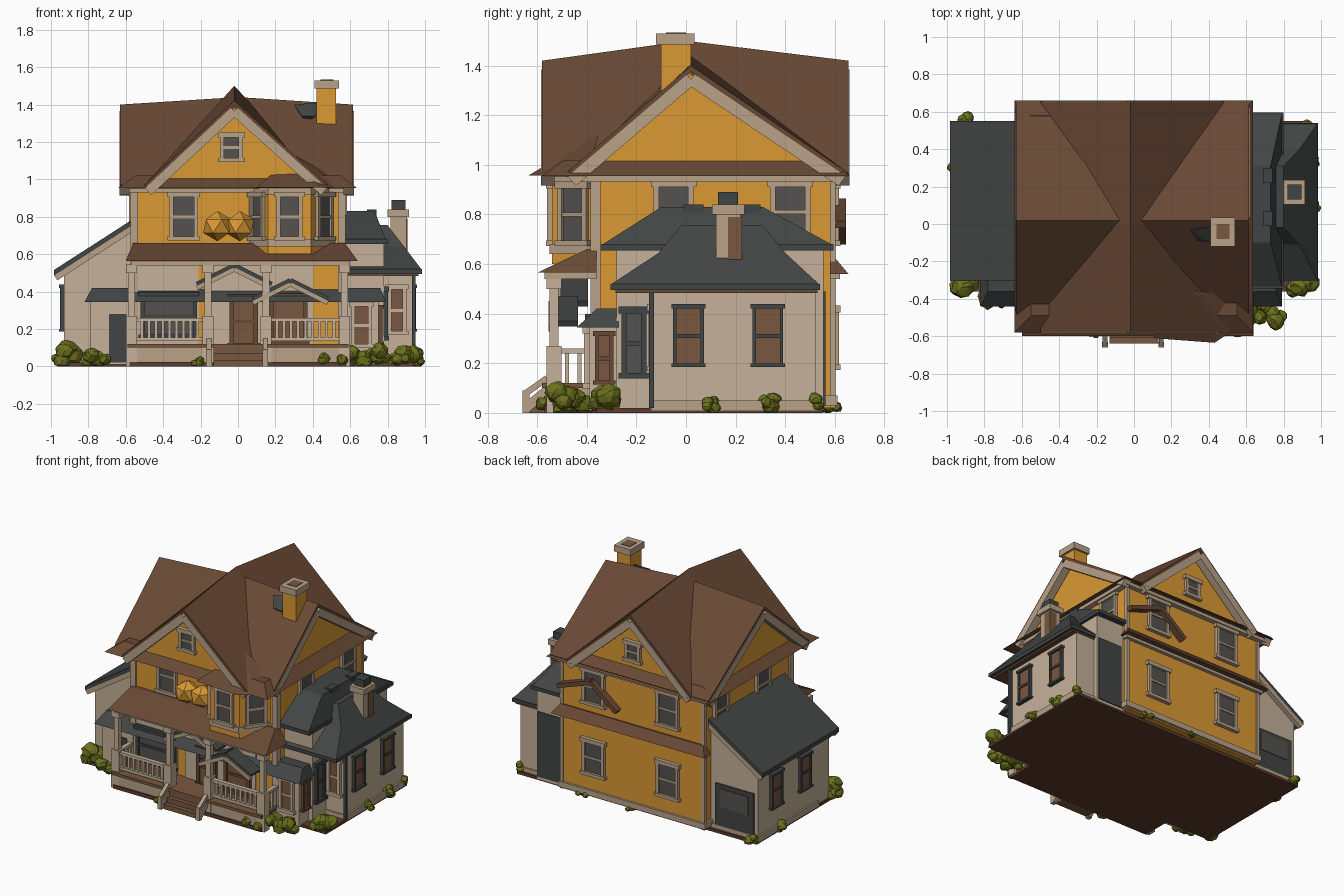
import bpy, bmesh, math, random
from mathutils import Vector, Matrix

random.seed(4)
cube = bpy.data.objects.get("Cube")
if cube:
    bpy.data.objects.remove(cube)


def material(name, *rgb):
    m = bpy.data.materials.new(name)
    m.use_nodes = True
    m.diffuse_color = (*rgb, 1)
    bsdf = next(n for n in m.node_tree.nodes if n.type == 'BSDF_PRINCIPLED')
    bsdf.inputs['Base Color'].default_value = (*rgb, 1)
    bsdf.inputs['Roughness'].default_value = 0.9
    return m


YELLOW = material("ochre_siding", 0.71, 0.32, 0.035)
BROWN = material("brown_shingle", 0.14, 0.066, 0.035)
BEIGE = material("beige_plaster", 0.56, 0.44, 0.32)
TRIM = material("tan_trim", 0.48, 0.36, 0.25)
SLATE = material("slate", 0.053, 0.06, 0.058)
GLASS = material("window_glass", 0.09, 0.085, 0.08)
WOOD = material("door_wood", 0.19, 0.095, 0.05)
GREEN = material("leaf_green", 0.15, 0.165, 0.012)
EARTH = material("dark_earth", 0.11, 0.045, 0.026)


class Part:
    """Collects simple solids into one named object."""

    def __init__(self, name, *mats, frame=None):
        self.name, self.mats, self.bm = name, mats, bmesh.new()
        self.frame = frame or Matrix()

    def hull(self, pts, mat=0):
        vs = [self.bm.verts.new(self.frame @ Vector(p)) for p in pts]
        out = bmesh.ops.convex_hull(self.bm, input=vs)
        for f in out['geom']:
            if isinstance(f, bmesh.types.BMFace):
                f.material_index = mat
        return self

    def box(self, x0, x1, y0, y1, z0, z1, mat=0):
        return self.hull([(x, y, z) for x in (x0, x1) for y in (y0, y1) for z in (z0, z1)], mat)

    def beam(self, p, q, w, h, mat=0):
        p, q = Vector(p), Vector(q)
        d = (q - p).normalized()
        side = d.cross(Vector((0, 0, 1)))
        side = side.normalized() if side.length > 0.01 else Vector((1, 0, 0))
        up = side.cross(d)
        return self.hull([e + side * a * w / 2 + up * b * h / 2
                          for e in (p, q) for a in (-1, 1) for b in (-1, 1)], mat)

    def taper(self, low, high):
        """Frustum between two rectangles given as x0, x1, y0, y1, z."""
        return self.hull([(x, y, r[4]) for r in (low, high) for x in r[:2] for y in r[2:4]])

    def ball(self, c, r, squash=1.0, detail=1, jitter=0.0):
        m = Matrix.Translation(c) @ Matrix.Diagonal((r, r, r * squash, 1))
        for v in bmesh.ops.create_icosphere(self.bm, subdivisions=detail, radius=1, matrix=m)['verts']:
            v.co += Vector([random.uniform(-jitter, jitter) * r for _ in range(3)])
            v.co.z = max(v.co.z, 0)
        return self

    def done(self):
        me = bpy.data.meshes.new(self.name)
        bmesh.ops.recalc_face_normals(self.bm, faces=self.bm.faces)
        self.bm.to_mesh(me)
        self.bm.free()
        for m in self.mats:
            me.materials.append(m)
        ob = bpy.data.objects.new(self.name, me)
        bpy.context.collection.objects.link(ob)
        return ob


def box(name, mat, *dims):
    return Part(name, mat).box(*dims).done()


def window(name, x, y, z, w, h, turn=0, pane=GLASS, frame=TRIM, t=0.022):
    """Framed sash, facing -y before turning by degrees about z."""
    fr = Matrix.Translation((x, y, z)) @ Matrix.Rotation(math.radians(turn), 4, 'Z')
    p = Part(name, frame, pane, frame=fr)
    a, b = w / 2, h / 2
    p.box(-a, a, -0.008, 0.01, -b, b, 1)
    for s in (-1, 1):
        p.box(s * a - t / 2, s * a + t / 2, -0.02, 0.01, -b, b)
    p.box(-a, a, -0.016, 0, -0.008, 0.008)
    p.box(-a - t, a + t, -0.025, 0.01, -b - t, -b)
    p.box(-a - t, a + t, -0.025, 0.01, b, b + t * 1.3)
    p.done()


def gable_roof(name, swap, ridge, e0, e1, s0, s1, inset, tip, top):
    """Bowed ridge roof shell, ochre gable infill and rake boards."""
    def P(s, e, z):
        return (s, e, z) if swap else (e, s, z)
    low = 0.97
    bm = bmesh.new()
    rows = [[bm.verts.new(P(s, e, z)) for e, z in ((e0, low), (ridge, h), (e1, low))]
            for s, h in ((s0, tip), (0, top), (s1, tip))]
    for a, b in zip(rows, rows[1:]):
        for i in range(2):
            f = bm.faces.new((a[i], a[i + 1], b[i + 1], b[i]))
            f.normal_update()
            if f.normal.z < 0:
                f.normal_flip()
    me = bpy.data.meshes.new(name)
    bm.to_mesh(me)
    bm.free()
    me.materials.append(BROWN)
    ob = bpy.data.objects.new(name, me)
    bpy.context.collection.objects.link(ob)
    sol = ob.modifiers.new("thickness", 'SOLIDIFY')
    sol.thickness, sol.offset = 0.025, -1
    Part(name + "_infill", YELLOW).hull(
        [P(s, e, z) for s in (s0 + inset, s1 - inset)
         for e, z in ((e0 + .04, .97), (e1 - .04, .97), (ridge, tip - .035))]).done()
    # Rake boards tucked below the shingles
    rakes = Part(name + "_rakes", TRIM)
    for s in (s0 + .023, s1 - .023):
        for e in (e0, e1):
            d = .02 if e < ridge else -.02
            rakes.beam(P(s, e + d, low - .035), P(s, ridge, tip - .055), 0.055, 0.05)
    rakes.done()


# Ground and main body
box("ground_slab", EARTH, -.94, .94, -.36, .55, 0, .02)
box("house_walls", YELLOW, -.56, .56, -.37, .595, .02, .98)
trim = Part("corner_boards", TRIM)
for x in (-.555, .555):
    trim.box(x - .02, x + .02, -.385, -.345, .02, .95)
    trim.box(x - .012, x + .012, .58, .602, .02, .95)
trim.box(-.6, .6, -.42, .63, .93, .957).box(-.575, .575, -.38, .61, .03, .07).done()

# Front bay under the swept roof corner
bay = [(.06, -.36), (.16, -.54), (.39, -.54), (.52, -.36)]
Part("bay_walls", YELLOW).hull([(x, y, z) for x, y in bay for z in (.6, .95)]).done()
Part("bay_bands", TRIM).hull([(x, y * 1.03, z) for x, y in bay for z in (.92, .96)]).hull(
    [(x, y * 1.02, z) for x, y in bay for z in (.64, .68)]).done()
for i, (a, b) in enumerate(zip(bay, bay[1:])):
    window(f"bay_window_{i}", (a[0] + b[0]) / 2, (a[1] + b[1]) / 2, .8, .12, .21,
           math.degrees(math.atan2(b[1] - a[1], b[0] - a[0])))

# Main roofs
gable_roof("side_gable_roof", True, .02, -.48, .65, -.63, .615, .06, 1.40, 1.44)
gable_roof("front_gable_roof", False, -.02, -.5, .48, -.58, .655, .07, 1.42, 1.50)
Part("eaves_skirt", BROWN).taper((-.64, .635, -.58, .66, .955), (-.55, .55, -.49, .58, 1.02)).done()
Part("bay_roof", BROWN).hull([(.1, -.61, .957), (.43, -.635, .957), (.53, -.57, .957), (.63, -.4, .957),
                              (.3, -.35, 1.13)]).done()
Part("main_chimney", YELLOW, TRIM, WOOD).box(.42, .525, -.1, .02, 1.15, 1.49).box(
    .41, .54, -.12, .035, 1.485, 1.53, 1).box(.44, .51, -.08, 0, 1.528, 1.533, 2).done()
Part("chimney_flashing", SLATE).hull([(.3, -.03, 1.4), (.42, -.01, 1.41), (.42, -.1, 1.34), (.34, -.09, 1.34),
                                      (.36, -.05, 1.3)]).done()

# Porch roof and rear belt roof
Part("porch_roof", BROWN).taper((-.6, .64, -.6, -.36, .565), (-.56, .57, -.4, -.36, .66)).done()
box("porch_fascia", TRIM, -.57, .6, -.57, -.36, .54, .567)
Part("rear_belt_roof", BROWN).taper((-.6, .6, .58, .655, .56), (-.56, .56, .58, .605, .62)).done()
box("rear_belt_trim", TRIM, -.58, .58, .58, .62, .54, .56)

# Porch deck, columns, rails and steps
Part("porch_deck", TRIM, WOOD, EARTH).box(-.57, .57, -.56, -.36, .025, .1).box(
    -.59, .59, -.58, -.36, .1, .12, 1).box(-.58, .58, -.57, -.35, 0, .025, 2).done()
posts = Part("porch_columns", BEIGE)
for x in (-.57, -.16, .15, .57):
    posts.box(x - .018, x + .018, -.55, -.514, .1, .54)
    for z0, z1 in ((0, .27), (.5, .545)):
        posts.box(x - .03, x + .03, -.562, -.502, z0, z1)
posts.done()
rails = Part("porch_railings", BEIGE)
for x0, x1 in ((-.55, -.18), (.17, .55)):
    for z in (.145, .25):
        rails.beam((x0, -.535, z), (x1, -.535, z), .03, .02)
    for i in range(1, 10):
        x = x0 + (x1 - x0) * i / 10
        rails.box(x - .008, x + .008, -.543, -.527, .14, .25)
for x in (-.57, .57):
    rails.beam((x, -.53, .25), (x, -.37, .25), .03, .02)
    for y in (-.48, -.43, -.39):
        rails.box(x - .008, x + .008, y - .008, y + .008, .12, .25)
rails.done()
steps = Part("front_steps", TRIM, WOOD)
for i in range(3):
    steps.box(-.13, .13, -.64 + i * .03, -.55, 0, .035 * (i + 1), 1)
for x in (-.155, .145):
    steps.beam((x, -.645, .08), (x, -.56, .14), .025, .025).box(x - .015, x + .015, -.66, -.63, 0, .09)
    steps.beam((x, -.645, .02), (x, -.56, .09), .025, .04)
steps.done()

# Porch wall details, slate awning and small entry gables
Part("porch_wall_panels", BEIGE).box(-.54, -.21, -.378, -.36, .1, .54).box(-.15, .4, -.378, -.36, .1, .54).done()
window("front_door", .03, -.382, .24, .13, .23, pane=WOOD, frame=BROWN)
window("porch_window_left", -.37, -.382, .27, .28, .2, frame=SLATE)
window("porch_window_right", .27, -.382, .25, .18, .22, pane=WOOD, frame=BROWN)
Part("slate_awning", SLATE).taper((-.82, .79, -.44, -.27, .345), (-.78, .76, -.36, -.27, .42)).done()
for n, cx, half, z, y in (("right", .28, .2, .46, -.49), ("left", -.02, .2, .54, -.45)):
    g = Part(f"entry_gable_{n}", SLATE, TRIM)
    for s in (-1, 1):
        g.beam((cx + s * half, y, z - .1), (cx, y, z), .11, .025)
        g.beam((cx + s * half, y - .05, z - .12), (cx, y - .05, z - .02), .03, .025, 1)
    g.done()
orb = Part("faceted_ornament", YELLOW)
for x in (-.11, .01):
    orb.ball((x, -.41, .75), .085, .95)
orb.done()

# Windows of the main body
window("front_upper_window", -.29, -.372, .8, .13, .21)
window("front_gable_window", -.035, -.512, 1.17, .1, .11)
window("rear_gable_window", 0, .587, 1.13, .1, .1, 180)
for x in (-.28, .3):
    for z in (.3, .8):
        window("rear_window", x, .597, z, .15, .21, 180)
for side, turn in ((1, 90), (-1, -90)):
    for y in (-.05, .42):
        window("side_upper_window", side * .562, y, .81, .14, .2, turn)
awn = Part("rear_window_awning", BROWN)
for x, z in ((.56, .76), (.1, .69)):
    awn.beam((x, .62, z), (.3, .62, .85), .05, .03)
awn.done()

# Left wing with a lean-to roof
slope = [(-.93, .5), (-.55, .75)]
Part("left_wing_walls", BEIGE).hull([(x, y, z) for x, t in slope for y in (-.27, .52) for z in (.01, t)]).done()
Part("left_wing_roof", SLATE).hull([(x, y, z + d) for x, z in ((-.985, .485), (-.55, .765))
                                    for y in (-.305, .55) for d in (0, .03)]).done()
rake = Part("left_wing_rakes", TRIM)
for y in (-.29, .535):
    rake.beam((-.975, y, .475), (-.55, y, .75), .03, .035)
rake.done()
box("left_front_room", BEIGE, -.79, -.55, -.39, -.26, .01, .36)
box("left_front_door", SLATE, -.69, -.595, -.397, -.38, .02, .28)
Part("left_rear_door", SLATE, GLASS).box(-.9, -.6, .51, .53, .02, .34).box(-.86, -.64, .525, .535, .18, .31, 1).done()

# Right wing with stacked hip roofs
box("right_wing_walls", BEIGE, .55, .93, -.13, .525, .01, .51)
Part("right_inner_walls", BEIGE, SLATE).box(.55, .78, -.28, .555, .01, .67).box(.58, .77, .55, .562, .03, .49, 1).done()
low = Part("right_wing_roof", SLATE)
low.taper((.55, .985, -.305, .54, .495), (.55, .985, -.305, .54, .52))
low.taper((.55, .98, -.3, .535, .52), (.55, .885, -.11, .4, .645))
low.taper((.55, .885, -.11, .4, .645), (.55, .8, -.02, .31, .755)).done()
box("right_wing_soffit", BROWN, .55, .965, -.285, .53, .483, .496)
high = Part("right_upper_roof", SLATE)
high.taper((.55, .8, -.345, .595, .655), (.55, .8, -.345, .595, .68))
high.taper((.55, .79, -.335, .585, .68), (.55, .73, -.1, .31, .83))
for y in (.03, .26):
    high.box(.69, .74, y - .04, y + .04, .79, .84)
high.done()
Part("wing_chimney", TRIM, SLATE, WOOD).box(.815, .9, .12, .22, .6, .83).box(
    .8, .915, .105, .235, .8, .84, 0).box(.82, .895, .13, .21, .84, .89, 1).box(
    .85, .905, .17, .225, .6, .79, 2).done()
box("right_front_room", BEIGE, .55, .75, -.39, -.27, .01, .36)
window("right_front_window", .85, -.132, .3, .08, .22, pane=WOOD, frame=BEIGE)
window("right_room_window", .66, -.392, .22, .09, .2, pane=WOOD, frame=BEIGE)
window("right_inner_window", .782, -.21, .28, .08, .24, 90, GLASS, SLATE)
window("right_room_side_window", .752, -.33, .22, .06, .18, 90, WOOD, BROWN, .015)
for side, turn in ((1, 90), (-1, -90)):
    for y in (.01, .33):
        window("wing_window", side * .932, y, .31, .11, .22, turn, WOOD, SLATE, .014)
    box("wing_footing", TRIM, *sorted((side * .55, side * .942)), -.14, .535, .01, .05)
Part("downpipe", SLATE).beam((.94, -.14, .02), (.94, -.14, .5), .02, .02).done()

# Shrubs: centre x, y, spread, size, count
for x, y, spread, size, count in ((-.92, -.32, .035, .06, 8), (-.76, -.4, .05, .045, 6),
                                  (.7, -.46, .1, .05, 13), (.5, -.57, .06, .032, 6),
                                  (.9, -.34, .05, .055, 8), (.95, .1, .03, .035, 5),
                                  (.95, .33, .04, .035, 6), (.92, .53, .02, .03, 3),
                                  (-.94, .3, .03, .035, 4), (-.9, .55, .03, .035, 4),
                                  (0, .6, .04, .025, 4), (.4, .6, .04, .025, 4), (-.22, -.58, .04, .025, 4)):
    bush = Part("shrub", GREEN)
    for _ in range(count):
        r = size * random.uniform(.6, 1)
        bush.ball((x + random.uniform(-spread, spread), y + random.uniform(-spread, spread) * .6,
                   r * random.uniform(.6, 1.9)), r, .9, 2, .12)
    bush.done()
